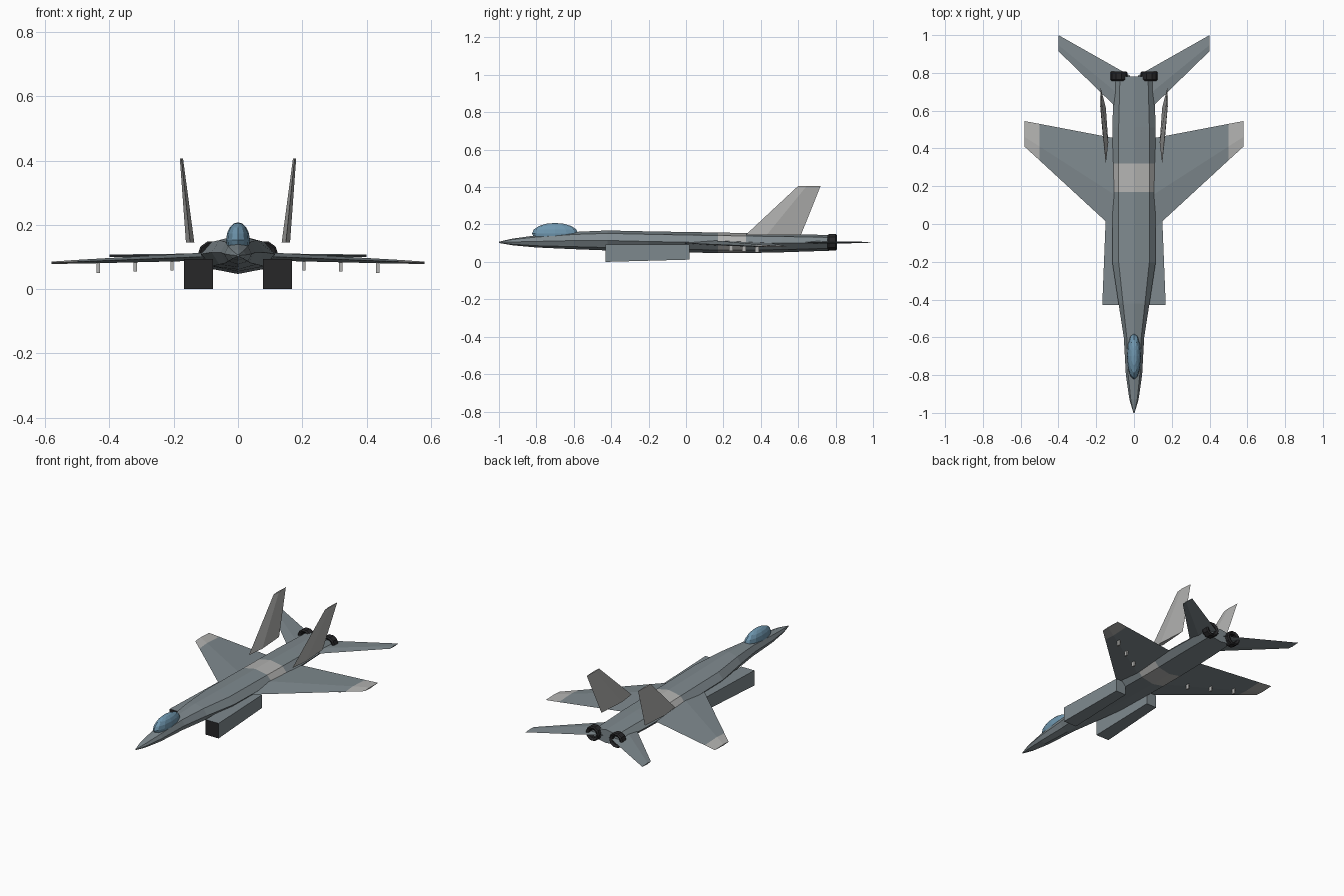
import bpy, bmesh
from math import cos, sin, pi

if "Cube" in bpy.data.objects:
    bpy.data.objects.remove(bpy.data.objects["Cube"])


def mat(name, r, g, b):
    m = bpy.data.materials.new(name)
    m.diffuse_color = (r, g, b, 1)
    m.use_nodes = True
    m.node_tree.nodes["Principled BSDF"].inputs["Base Color"].default_value = m.diffuse_color
    return m


SLATE = mat("slate_grey", 0.21, 0.25, 0.27)
LIGHT = mat("light_grey", 0.45, 0.45, 0.44)
DARK = mat("dark_metal", 0.02, 0.02, 0.022)
GLASS = mat("blue_glass", 0.16, 0.31, 0.43)


def loft(name, rings, mats, face_mats=None, caps=(0, 0), mirror=False, closed=False):
    """Skin equal-sized rings of points; face_mats gives a material per span."""
    bm = bmesh.new()
    vs = [[bm.verts.new(p) for p in r] for r in rings]
    n = len(vs[0])
    spans = list(zip(vs, vs[1:] + ([vs[0]] if closed else [])))
    if not closed:
        spans = spans[:len(vs) - 1]
    for i, (a, b) in enumerate(spans):
        for k in range(n):
            f = bm.faces.new((a[k], a[(k + 1) % n], b[(k + 1) % n], b[k]))
            f.material_index = face_mats[i] if face_mats else 0
    if not closed:
        for ring, mi in zip((vs[0], vs[-1]), caps):
            bm.faces.new(ring).material_index = mi
    bmesh.ops.recalc_face_normals(bm, faces=bm.faces)
    me = bpy.data.meshes.new(name)
    bm.to_mesh(me)
    bm.free()
    for m in mats:
        me.materials.append(m)
    ob = bpy.data.objects.new(name, me)
    bpy.context.collection.objects.link(ob)
    if mirror:
        ob.modifiers.new("mirror", 'MIRROR').use_mirror_merge = False
    return ob


def ring(cx, y, cz, rx, rz, n, off=0.0):
    return [(cx + rx * sin(2 * pi * (k + off) / n), y,
             cz + rz * cos(2 * pi * (k + off) / n)) for k in range(n)]


def foil(x, z, le, te, t, upright=False):
    """Diamond aerofoil section running along y."""
    ym = le + 0.38 * (te - le)
    dx, dz = (t / 2, 0) if upright else (0, t / 2)
    return [(x, le, z), (x + dx, ym, z + dz), (x, te, z), (x - dx, ym, z - dz)]


def box_ring(x0, x1, y, z0, z1):
    return [(x0, y, z0), (x1, y, z0), (x1, y, z1), (x0, y, z1)]


# fuselage: eight-sided loft with a light band (y, half width, bottom, top)
body = [(-1.00, .003, .101, .108), (-.93, .024, .089, .124), (-.80, .043, .077, .142),
        (-.60, .054, .068, .160), (-.42, .082, .061, .168), (-.20, .115, .055, .163),
        (.17, .115, .047, .157), (.32, .115, .047, .154), (.51, .115, .051, .150),
        (.78, .105, .060, .143)]
loft("fuselage", [ring(0, y, (b + t) / 2, w, (t - b) / 2, 8) for y, w, b, t in body],
     [SLATE, LIGHT], [1 if i == 6 else 0 for i in range(9)])

# canopy
bm = bmesh.new()
bmesh.ops.create_uvsphere(bm, u_segments=12, v_segments=8, radius=1)
for v in bm.verts:
    v.co = (v.co.x * .037, -.70 + v.co.y * .123, .152 + v.co.z * .056)
me = bpy.data.meshes.new("canopy")
bm.to_mesh(me)
bm.free()
me.materials.append(GLASS)
bpy.context.collection.objects.link(bpy.data.objects.new("canopy", me))

# engine intakes with dark mouths
loft("intakes", [box_ring(.078, .168, -.43, 0, .093), box_ring(.080, .150, .02, .012, .093)],
     [SLATE, DARK], caps=(1, 0), mirror=True)

# wings with light tips
loft("wings", [foil(.08, .102, -.05, .45, .026), foil(.50, .085, .337, .53, .012),
               foil(.58, .082, .41, .545, .007)],
     [SLATE, LIGHT], [0, 1], (0, 1), mirror=True)

# tailplanes
loft("tailplanes", [foil(.02, .104, .545, .785, .016), foil(.40, .104, .915, 1.0, .007)],
     [SLATE], mirror=True)

# twin fins, canted outwards
loft("tail_fins", [foil(.149, .145, .32, .615, .026, True),
                   foil(.176, .406, .60, .72, .010, True)], [LIGHT], mirror=True)

# exhaust nozzles: thick rings
loft("nozzles", [ring(.08, y, .105, r, r, 10, .5) for y, r in
                 ((.757, .040), (.765, .046), (.800, .046), (.808, .040),
                  (.800, .026), (.765, .026))],
     [DARK], mirror=True, closed=True)

# weapon pylons under the wings
for i, (x, y, z0, z1) in enumerate(((.205, .24, .058, .095), (.32, .31, .055, .092),
                                    (.435, .38, .050, .087))):
    loft(f"pylon_{i + 1}", [box_ring(x - .005, x + .005, yy, z0, z1)
                            for yy in (y - .01, y + .01)], [LIGHT], mirror=True)
